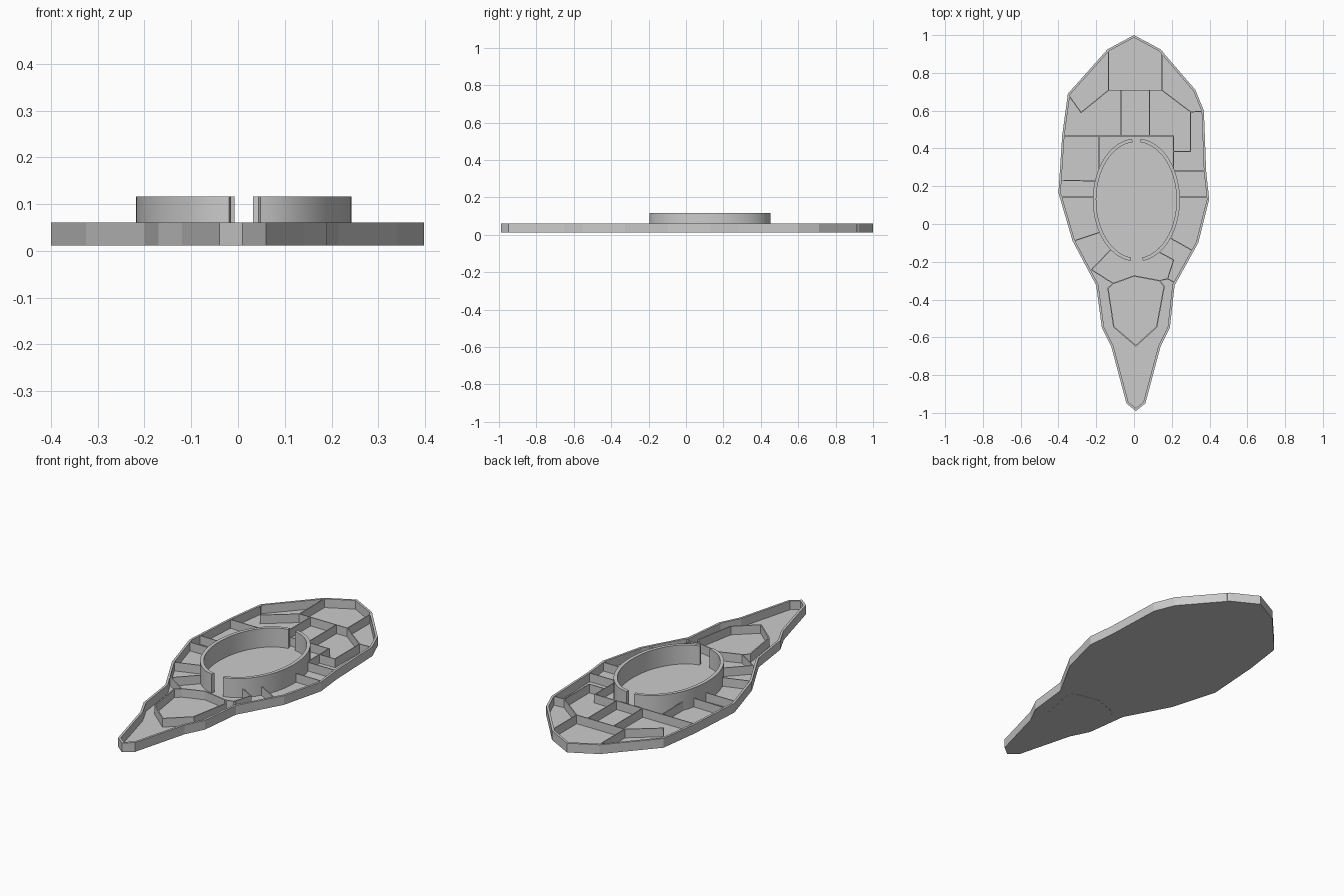
import bpy, bmesh, math
from mathutils import Vector

cube = bpy.data.objects.get("Cube")
if cube:
    bpy.data.objects.remove(cube, do_unlink=True)

grey = bpy.data.materials.new("plain grey")
grey.use_nodes = True
COLOUR = (0.6, 0.6, 0.6, 1)
grey.diffuse_color = COLOUR
grey.node_tree.nodes["Principled BSDF"].inputs["Base Color"].default_value = COLOUR

BASE, TOP, RING_TOP = 0.012, 0.061, 0.116


def finish(name, bm):
    bmesh.ops.recalc_face_normals(bm, faces=bm.faces)
    mesh = bpy.data.meshes.new(name)
    bm.to_mesh(mesh)
    bm.free()
    mesh.materials.append(grey)
    ob = bpy.data.objects.new(name, mesh)
    bpy.context.collection.objects.link(ob)
    return ob


def plate(name, points, z0, z1):
    """Solid slab with a polygonal outline."""
    bm = bmesh.new()
    face = bm.faces.new([bm.verts.new((x, y, z0)) for x, y in points])
    top = bmesh.ops.extrude_face_region(bm, geom=[face])["geom"]
    verts = [g for g in top if isinstance(g, bmesh.types.BMVert)]
    bmesh.ops.translate(bm, verts=verts, vec=(0, 0, z1 - z0))
    return finish(name, bm)


def wall(name, points, thick, z1, closed=False, side=0.0):
    """Mitred wall along a path; side shifts it off the path."""
    pts = [Vector(p) for p in points]
    n = len(pts)
    bm = bmesh.new()
    rows = []
    for i, p in enumerate(pts):
        before = pts[i - 1] if closed or i else None
        after = pts[(i + 1) % n] if closed or i < n - 1 else None
        d0 = (p - before).normalized() if before else (after - p).normalized()
        d1 = (after - p).normalized() if after else d0
        n0, n1 = Vector((-d0.y, d0.x)), Vector((-d1.y, d1.x))
        mitre = (n0 + n1) / max(0.3, 1 + n0.dot(n1))
        a = p + mitre * thick * (side - 0.5)
        b = p + mitre * thick * (side + 0.5)
        rows.append([bm.verts.new((*q, z)) for q, z in
                     ((a, BASE), (b, BASE), (b, z1), (a, z1))])
    for i in range(n if closed else n - 1):
        r, s = rows[i], rows[(i + 1) % n]
        for k in range(4):
            m = (k + 1) % 4
            bm.faces.new((r[k], r[m], s[m], s[k]))
    if not closed:
        bm.faces.new(rows[0])
        bm.faces.new(rows[-1])
    return finish(name, bm)


# Hull outline, clockwise from the stern point
outline = [(0, 1), (.14, .925), (.325, .71), (.37, .6), (.382, .28), (.398, .13),
           (.34, -.1), (.215, -.325), (.19, -.55), (.14, -.65), (.06, -.95),
           (.01, -.99), (-.04, -.95), (-.12, -.65), (-.17, -.55), (-.2, -.325),
           (-.325, -.09), (-.4, .165), (-.38, .47), (-.35, .69), (-.14, .925)]
plate("floor", outline, BASE, BASE + .003)
wall("outer_rim", outline, .012, TOP, closed=True, side=-.5)

# Front chamber with its own floor panel
chamber = [(-.138, -.34), (-.11, -.315), (0, -.275), (.135, -.3), (.16, -.33),
           (.12, -.545), (.01, -.645), (-.107, -.545)]
wall("front_chamber_wall", chamber, .006, TOP, closed=True)
plate("front_chamber_floor", chamber, BASE - .001, BASE + .004)

# Tall oval hall in two halves with a gap at each end
for name, cx, start, end in (("hall_wall_left", .015, -82, 85),
                             ("hall_wall_right", .01, 95, 263)):
    arc = []
    for i in range(33):
        a = math.radians(start + (end - start) * i / 32)
        arc.append((cx + .219 * math.cos(a), .127 + .316 * math.sin(a)))
    ob = wall(name, arc, .018, RING_TOP)
    bpy.ops.object.select_all(action="DESELECT")
    ob.select_set(True)
    bpy.context.view_layer.objects.active = ob
    bpy.ops.object.shade_smooth_by_angle(angle=math.radians(30))

# Thin partitions between rooms
partitions = {
    "stern_room": [(-.135, .92), (-.135, .708), (.148, .708), (.148, .915)],
    "stern_room_right": [(-.135, .708), (-.28, .59), (-.345, .68)],
    "stern_room_left": [(.148, .708), (.3, .593), (.365, .597)],
    "left_cabin": [(.3, .593), (.3, .385), (.212, .385)],
    "corridor_right": [(-.07, .708), (-.07, .463)],
    "corridor_left": [(.083, .708), (.083, .463)],
    "rear_crosswall": [(-.375, .465), (-.185, .465), (.21, .465), (.21, .28), (.375, .28)],
    "hall_side_right": [(-.185, .465), (-.185, .29)],
    "right_cabin_rear": [(-.39, .232), (-.207, .227)],
    "right_cabin_front": [(-.39, .142), (-.214, .142)],
    "left_cabin_front": [(.239, .142), (.39, .142)],
    "right_brace": [(-.318, -.09), (-.185, -.045)],
    "left_brace": [(.193, -.075), (.312, -.142)],
    "vestibule_right": [(-.125, -.138), (-.225, -.242), (-.11, -.315)],
    "vestibule_left": [(.135, -.15), (.21, -.19), (.178, -.29), (.135, -.3)],
    "vestibule_link": [(.178, -.29), (.215, -.31)],
}
for name, path in partitions.items():
    wall(name + "_partition", path, .005, TOP)
